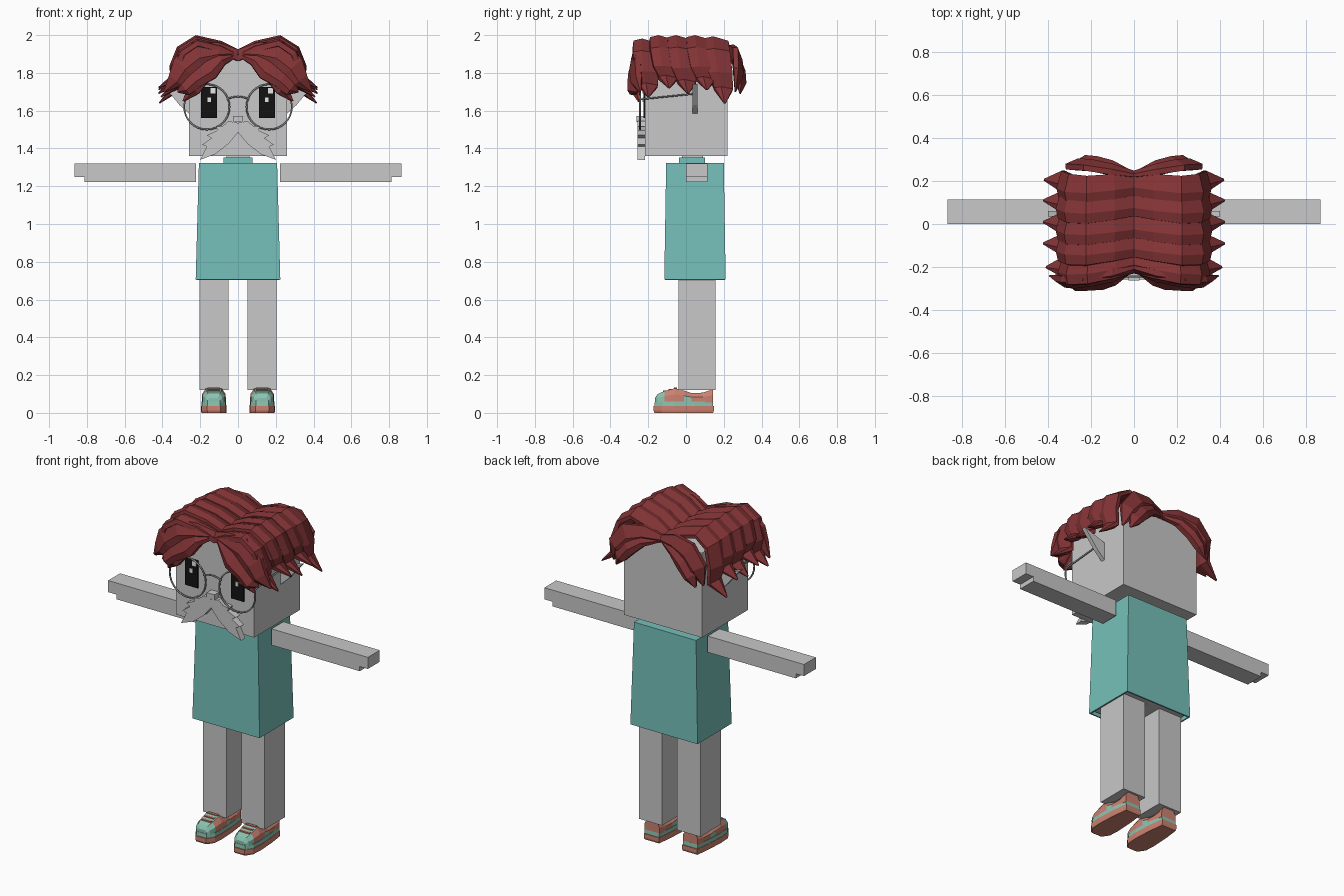
import bpy, bmesh, math
from mathutils import Vector

cube = bpy.data.objects.get("Cube")
if cube:
    bpy.data.objects.remove(cube, do_unlink=True)


def material(name, r, g, b):
    m = bpy.data.materials.new(name)
    m.use_nodes = True
    m.diffuse_color = (r, g, b, 1)
    m.node_tree.nodes["Principled BSDF"].inputs["Base Color"].default_value = (r, g, b, 1)
    return m


GREY = material("light grey", .58, .58, .58)
TEAL = material("teal shirt", .18, .53, .49)
RED = material("dark red hair", .23, .034, .037)
CORAL = material("coral", .6, .22, .16)
MINT = material("mint", .26, .55, .44)
BLACK = material("black", .006, .006, .006)
WHITE = material("white", .85, .85, .85)
WIRE = material("wire grey", .28, .28, .28)


def build(name, verts, faces, mats, mirror=False, rule=None):
    """Make a flat-shaded mesh, optionally mirrored over x = 0."""
    bm = bmesh.new()
    vs = [bm.verts.new(v) for v in verts]
    for f in faces:
        bm.faces.new([vs[i] for i in f])
    bmesh.ops.recalc_face_normals(bm, faces=bm.faces)
    if rule:
        for f in bm.faces:
            f.material_index = rule(f.calc_center_median(), f.normal)
    me = bpy.data.meshes.new(name)
    bm.to_mesh(me)
    bm.free()
    for m in mats:
        me.materials.append(m)
    ob = bpy.data.objects.new(name, me)
    bpy.context.collection.objects.link(ob)
    if mirror:
        ob.modifiers.new("Mirror", "MIRROR").use_axis[0] = True
    return ob


def loft(name, rings, mats, mirror=False, rule=None, caps=(True, True)):
    """Skin a list of equal-length closed rings."""
    n = len(rings[0])
    verts = [v for r in rings for v in r]
    faces = [(k * n + i, k * n + (i + 1) % n, (k + 1) * n + (i + 1) % n, (k + 1) * n + i)
             for k in range(len(rings) - 1) for i in range(n)]
    if caps[0]:
        faces.append(range(n))
    if caps[1]:
        faces.append(range(len(verts) - n, len(verts)))
    return build(name, verts, faces, mats, mirror, rule)


def rect(x0, x1, y0, y1, z):
    return [(x0, y0, z), (x1, y0, z), (x1, y1, z), (x0, y1, z)]


def box(name, x, y, z, mat, mirror=False):
    return loft(name, [rect(*x, *y, z[0]), rect(*x, *y, z[1])], [mat], mirror)


def plate(name, outline, y0, y1, mat, mirror=True):
    """Extrude an x-z outline along y."""
    return loft(name, [[(x, y, z) for x, z in outline] for y in (y0, y1)], [mat], mirror)


def wire(name, pts, radius, cyclic=False):
    cu = bpy.data.curves.new(name, "CURVE")
    cu.dimensions = "3D"
    cu.bevel_depth = radius
    cu.bevel_resolution = 1
    sp = cu.splines.new("POLY")
    sp.points.add(len(pts) - 1)
    for p, co in zip(sp.points, pts):
        p.co = (*co, 1)
    sp.use_cyclic_u = cyclic
    cu.materials.append(WIRE)
    ob = bpy.data.objects.new(name, cu)
    bpy.context.collection.objects.link(ob)


# Body
box("head", (-.26, .26), (-.217, .22), (1.36, 1.87), GREY)
box("neck", (-.06, .06), (-.02, .09), (1.3, 1.37), GREY)
box("collar", (-.077, .077), (-.037, .1), (1.31, 1.352), TEAL)
shirt = loft("shirt", [rect(-.224, .224, -.115, .21, .705), rect(-.207, .207, -.105, .2, 1.322)],
             [TEAL], caps=(False, True))
solid = shirt.modifiers.new("Cloth", "SOLIDIFY")
solid.thickness = .012
box("hips", (-.205, .205), (-.098, .192), (.72, 1.0), GREY)
box("leg", (.05, .204), (-.04, .155), (.12, .8), GREY, True)
plate("arm", [(.223, 1.222), (.812, 1.222), (.812, 1.25), (.866, 1.25), (.866, 1.32), (.223, 1.32)],
      0, .113, GREY)
plate("ear", [(.255, 1.58), (.31, 1.63), (.4, 1.74), (.255, 1.69)], .035, .06, GREY)

# Face
plate("eye", [(.112, 1.56), (.195, 1.56), (.195, 1.725), (.112, 1.725)], -.225, -.216, BLACK)
for s in (-.162, .143):
    for name, dx, z, w, h in (("eye_glint", 0, 1.645, .018, .025), ("eye_shine", .016, 1.69, .026, .03)):
        box(name, (s + dx, s + dx + w), (-.229, -.224), (z, z + h), WHITE)
box("nose", (-.026, .026), (-.262, -.215), (1.54, 1.572), GREY)
plate("moustache", [(0, 1.485), (0, 1.535), (.05, 1.545), (.08, 1.52), (.115, 1.515), (.11, 1.495),
                    (.165, 1.47), (.14, 1.455), (.19, 1.42), (.165, 1.41), (.2, 1.34),
                    (.12, 1.37), (.05, 1.425)], -.257, -.216, GREY)

# Glasses
for side, word in ((1, "left"), (-1, "right")):
    ring = [(side * .165 + .12 * math.cos(a), -.243, 1.62 + .12 * math.sin(a))
            for a in (i * math.tau / 32 for i in range(32))]
    wire(word + "_rim", ring, .005, True)
    wire(word + "_temple", [(side * .278, -.243, 1.66), (side * .275, .05, 1.69)], .005)
wire("bridge", [(x, -.243, 1.675 - 4 * x * x) for x in (-.06, -.03, 0, .03, .06)], .005)

# Shoes
def sole_ring(z, grow=0):
    half = [(.05, .148), (.062, .05), (.068, -.06), (.064, -.13), (.035, -.172)]
    loop = half + [(-x, y) for x, y in reversed(half)]
    return [(.128 + x * (1 + grow), y * (1 + grow), z) for x, y in loop]


loft("shoe_sole", [sole_ring(0, -.03), sole_ring(.012), sole_ring(.036)], [CORAL], True)
loft("shoe_band", [sole_ring(.036, -.03), sole_ring(.06, -.04)], [MINT], True)


def upper_rule(c, n):
    if n.z > .75 and c.y > .0:
        return 2
    if c.y < -.12 or (n.z > .75 and c.y < -.02):
        return 1
    return 1 if -.03 < c.y < .06 and c.z < .09 else 0


rings = []
for y, w, h in ((-.163, .034, .08), (-.15, .048, .1), (-.115, .06, .115), (-.06, .064, .13),
                (-.01, .061, .118), (.03, .058, .105), (.09, .054, .107), (.142, .05, .125)):
    half = [(w, .055), (w * .98, .02 + h * .6), (w * .65, h)]
    rings.append([(.128 + x, y, z) for x, z in half + [(-x, z) for x, z in reversed(half)]])
loft("shoe_upper", rings, [CORAL, MINT, GREY], True, upper_rule)
for y, z in ((-.115, .115), (-.085, .123), (-.055, .13)):
    box("shoe_lace", (.095, .161), (y - .008, y + .008), (z - .006, z + .004), CORAL, True)


# Hair
SECTION = [(-.5, -.1), (-.47, .7), (-.12, 1), (.5, .35), (.48, -.3), (0, -.4)]


def lock(name, path, widths, thick, facing=None):
    """Sweep a faceted strand; without a facing it lies flat across y."""
    pts = [Vector(p) for p in path]
    rings = []
    for i, p in enumerate(pts):
        t = (pts[min(i + 1, len(pts) - 1)] - pts[max(i - 1, 0)]).normalized()
        if facing:
            normal = Vector(facing)
            across = t.cross(normal).normalized()
            if across.z < 0:
                across.negate()
        else:
            across = Vector((0, 1, 0))
            normal = t.cross(across).normalized()
            if normal.x * t.z > 0:
                normal.negate()
            if normal.z < 0 and t.x > 0:
                normal.negate()
        th = thick * min(1, widths[i] / .07)
        rings.append([p + across * a * widths[i] + normal * n * th for a, n in SECTION])
    loft(name, rings, [RED], True)


# Side locks run from the parting, over the top and down, ending in a flick
ARC = [(0, 1.885), (.1, 1.935), (.22, 1.964), (.295, 1.915), (.328, 1.83), (.325, 1.765), (.42, 1.72)]
WIDTHS = [.11, .12, .13, .135, .13, .1, .01]
SWAY = [.01, -.005, -.02, -.015, 0, .015, .02]
for y, lean, drop, shrink in ((.175, .01, .075, .99), (.08, .01, .01, 1), (-.02, .01, .03, 1),
                              (-.11, 0, .0, 1), (-.185, -.035, .03, .97)):
    lock("side_lock", [(x * shrink, y + s + lean * i / 6, z - (1 - shrink) * .6 - drop * max(0, i - 3) / 3)
                       for i, ((x, z), s) in enumerate(zip(ARC, SWAY))], WIDTHS, .036)

# Fringe curtains in front of the forehead
FRONT, BACK = (0, -1, 0), (0, 1, 0)
lock("fringe_upper", [(0, -.2, 1.905), (.1, -.225, 1.91), (.21, -.245, 1.895), (.29, -.255, 1.83),
                      (.33, -.25, 1.76), (.39, -.24, 1.7)], [.04, .1, .15, .13, .09, .01], .045, FRONT)
lock("fringe_lower", [(.01, -.205, 1.9), (.09, -.24, 1.875), (.15, -.26, 1.815), (.23, -.265, 1.765),
                      (.28, -.265, 1.715), (.32, -.26, 1.7)], [.03, .08, .11, .1, .08, .01], .045, FRONT)
lock("fringe_tip", [(.14, -.235, 1.82), (.2, -.25, 1.77), (.235, -.255, 1.71), (.29, -.25, 1.65)],
     [.06, .09, .07, .01], .04, FRONT)

# Back curtains framing the nape
lock("back_upper", [(0, .225, 1.895), (.1, .24, 1.905), (.2, .26, 1.88), (.27, .265, 1.8),
                    (.3, .26, 1.7)], [.04, .09, .13, .11, .01], .04, BACK)
lock("back_lower", [(.01, .23, 1.885), (.1, .255, 1.87), (.18, .275, 1.82), (.235, .28, 1.75),
                    (.265, .285, 1.69)], [.03, .07, .1, .08, .01], .04, BACK)
